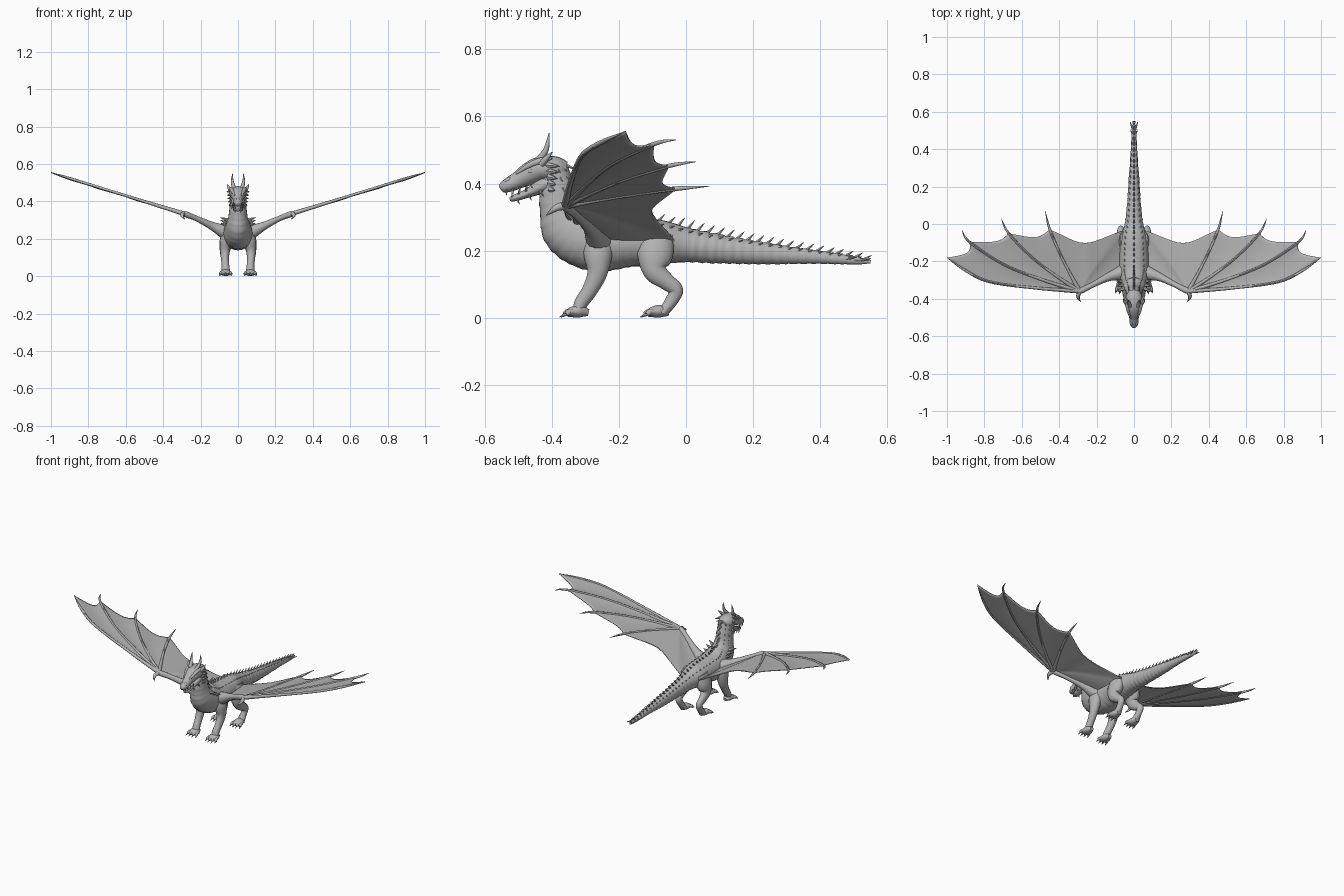
import bpy, bmesh, math
from mathutils import Vector

if "Cube" in bpy.data.objects:
    bpy.data.objects.remove(bpy.data.objects["Cube"], do_unlink=True)

GREY = 0.45
mat = bpy.data.materials.new("stone grey")
mat.use_nodes = True
mat.diffuse_color = (GREY, GREY, GREY, 1)
mat.node_tree.nodes["Principled BSDF"].inputs["Base Color"].default_value = (GREY, GREY, GREY, 1)


def sample(pts, steps):
    """Smooth spline through points of any dimension."""
    p = [pts[0]] + list(pts) + [pts[-1]]
    out = []
    for i in range(1, len(p) - 2):
        for k in range(steps):
            t = k / steps
            out.append([b + t / 2 * (c - a + t * (2*a - 5*b + 4*c - d + t * (3 * (b - c) + d - a)))
                        for a, b, c, d in zip(p[i-1], p[i], p[i+1], p[i+2])])
    return out + [list(pts[-1])]


def frames(secs):
    """Centre, side, up, tangent and radii for every section."""
    c = [Vector(s[:3]) for s in secs]
    whole = (c[-1] - c[0]).normalized()
    ref = Vector((1, 0, 0)) if abs(whole.x) < 0.7 else Vector((0, 1, 0))
    res = []
    for i, s in enumerate(secs):
        t = (c[min(i + 1, len(c) - 1)] - c[max(i - 1, 0)]).normalized()
        side = (ref - t * ref.dot(t)).normalized()
        res.append((c[i], side, side.cross(t), t, max(s[3], 0.0008), max(s[-1], 0.0008)))
    return res


def loft(bm, pts, n=12, steps=5, ridge=None):
    """Skin an elliptical tube along points (x, y, z, side radius[, up radius])."""
    rings = []
    for c, side, up, t, rs, ru in frames(sample(pts, steps)):
        ring = []
        for k in range(n):
            a = math.tau * k / n
            f = ridge(c, math.sin(a)) if ridge else 1
            ring.append(bm.verts.new(c + (side * math.cos(a) * rs + up * math.sin(a) * ru) * f))
        rings.append(ring)
    for r, q in zip(rings, rings[1:]):
        for k in range(n):
            bm.faces.new((r[k], r[(k + 1) % n], q[(k + 1) % n], q[k]))
    bm.faces.new(rings[0])
    bm.faces.new(rings[-1])


def spike(bm, base, tip, r, n=6):
    """Short pointed cone, slightly bulged."""
    b, t = Vector(base), Vector(tip)
    m = b.lerp(t, 0.5)
    loft(bm, [(*b, r), (*m, r * 0.6), (*t, 0.0008)], n, 2)


def finish(bm, name, mirror=False, thick=0):
    bmesh.ops.recalc_face_normals(bm, faces=bm.faces)
    me = bpy.data.meshes.new(name)
    bm.to_mesh(me)
    bm.free()
    me.materials.append(mat)
    ob = bpy.data.objects.new(name, me)
    bpy.context.collection.objects.link(ob)
    if thick:
        mod = ob.modifiers.new("thickness", 'SOLIDIFY')
        mod.thickness, mod.offset = thick, 0
    if mirror:
        ob.modifiers.new("mirror", 'MIRROR')
    bpy.ops.object.select_all(action='DESELECT')
    ob.select_set(True)
    bpy.context.view_layer.objects.active = ob
    bpy.ops.object.shade_smooth_by_angle(angle=math.radians(45))


def part(name, *tubes, mirror=False, n=14):
    bm = bmesh.new()
    for t in tubes:
        loft(bm, t, n)
    finish(bm, name, mirror)


# Neck, trunk and tail in one skin: y, z, half width, half depth
trunk = [(0, *s) for s in [
    (-.395, .44, .04, .045), (-.385, .39, .043, .052), (-.375, .325, .05, .062),
    (-.345, .265, .066, .085), (-.27, .225, .08, .086), (-.17, .225, .078, .074),
    (-.08, .225, .072, .067), (0, .217, .05, .052), (.1, .205, .038, .043),
    (.2, .195, .031, .035), (.3, .187, .024, .027), (.4, .18, .017, .019),
    (.5, .171, .011, .012), (.55, .167, .004, .005)]]


def scutes(c, s):
    saw = ((c.y - c.z) / 0.03) % 1
    strength = 0.1 if c.y > 0.01 else 0.035 * max(0, -s)
    return 1 + strength * (saw - 0.5)


bm = bmesh.new()
loft(bm, trunk, 28, 14, scutes)
finish(bm, "body_and_tail")

# Back spines and the small scale rows beside them
spines, rows = bmesh.new(), bmesh.new()
last = None
for c, side, up, t, rs, ru in frames(sample(trunk, 20)):
    if last is None or (c - last).length > 0.027:
        last = c
        size = 0.011 + 0.25 * ru * (1 if c.y < -.3 or c.y > -.05 else 0.4)
        spike(spines, c + up * ru * .92 - t * .006, c + up * (ru + size) + t * .013, 0.006)
        for a in (50, 22):
            a = math.radians(a)
            p = c + side * rs * math.cos(a) * .97 + up * ru * math.sin(a) * .97
            out = (side * math.cos(a) + up * math.sin(a)) * 0.007
            if a > 0.5 or c.y < -.36:
                spike(rows, p, p + out + t * .012, 0.005, 5)
finish(spines, "back_spines")
finish(rows, "side_scales", True)

# Tail tip fins
bm = bmesh.new()
spike(bm, (.003, .50, .172), (.022, .548, .174), .008)
spike(bm, (.003, .47, .174), (.02, .505, .18), .007)
finish(bm, "tail_fins", True)

# Head: skull, open jaw, brows and snout details
part("skull", [(0, -.355, .44, .025, .025), (0, -.385, .442, .043, .038), (0, -.43, .444, .046, .037),
               (0, -.465, .43, .037, .034), (0, -.5, .41, .026, .026), (0, -.53, .395, .023, .021),
               (0, -.547, .386, .015, .015), (0, -.552, .383, .006, .007)], n=20)
part("lower_jaw", [(0, -.395, .41, .036, .03), (0, -.43, .393, .036, .024), (0, -.47, .372, .026, .014),
                   (0, -.51, .357, .018, .010), (0, -.525, .354, .007, .006)], n=16)
part("brow", [(.018, -.505, .43, .004), (.03, -.465, .455, .009), (.036, -.43, .468, .01),
              (.04, -.40, .475, .003)], mirror=True)
part("eye", [(.026, -.475, .438, .002), (.032, -.463, .437, .008), (.036, -.45, .438, .002)], mirror=True)
part("nostril", [(.008, -.515, .415, .003), (.012, -.53, .411, .008), (.012, -.543, .4, .003)], mirror=True)
part("horns",
     [(.02, -.44, .468, .012), (.028, -.42, .494, .009), (.031, -.412, .52, .006), (.029, -.408, .55, .001)],
     [(.038, -.43, .458, .011), (.05, -.415, .476, .008), (.058, -.398, .494, .001)],
     mirror=True, n=8)

bm = bmesh.new()
for i in range(5):                                   # cheek frill
    z = .455 - i * .018
    spike(bm, (.036, -.415 + i * .003, z), (.062 - i * .003, -.375 - i * .004, z - .004), .011)
for i in range(3):                                   # chin barbs
    spike(bm, (.014 + i * .007, -.505 + i * .035, .356 + i * .012),
          (.016 + i * .009, -.495 + i * .035, .338 + i * .012), .005)
finish(bm, "face_spikes", True)

bm = bmesh.new()
for i in range(4):
    x, y = .014 + i * .004, -.535 + i * .02
    spike(bm, (x, y, .382 + i * .004), (x, y, .364 + i * .004), .004, 5)
    spike(bm, (x - .002, y + .018, .357 + i * .006), (x, y + .016, .374 + i * .006), .003, 5)
finish(bm, "teeth", True)

# Legs
part("front_leg", [(.05, -.26, .245, .03, .045), (.064, -.262, .19, .034, .044), (.07, -.264, .135, .026, .031),
                   (.069, -.285, .085, .021, .024), (.066, -.312, .045, .021, .021),
                   (.066, -.325, .014, .026, .014)], mirror=True)
part("hind_leg", [(.045, -.085, .25, .03, .05), (.06, -.092, .19, .036, .055), (.07, -.092, .14, .028, .037),
                  (.072, -.058, .108, .021, .026), (.07, -.03, .083, .018, .022),
                  (.067, -.045, .048, .018, .019), (.066, -.07, .015, .025, .015)], mirror=True)
for name, y in (("front_foot", -.325), ("hind_foot", -.085)):
    bm = bmesh.new()
    loft(bm, [(.066, y + .035, .015, .012, .01), (.066, y + .01, .02, .026, .019),
              (.066, y - .015, .017, .03, .016), (.066, y - .03, .012, .02, .01)], 14)
    for d in (-1, -.33, .33, 1):
        x, f = .066 + d * .02, y + abs(d) * .008
        loft(bm, [(x, f - .01, .018, .008), (x + d * .006, f - .03, .017, .009), (x + d * .01, f - .04, .01, .007)], 8)
        spike(bm, (x + d * .009, f - .035, .012), (x + d * .013, f - .055, .002), .006)
    finish(bm, name, True)


# Wings: flat lying plan points lifted onto a rising plane
def lift(x, y, dz=0):
    return Vector((x, y, .245 + .31 * x - .17 * max(0, .25 - x) + dz))


wrist = (.29, -.36)
fingers = [[wrist, (.53, -.342), (.77, -.31), (.9, -.25), (1, -.18)],
           [wrist, (.5, -.295), (.7, -.215), (.88, -.095)],
           [wrist, (.42, -.275), (.55, -.175), (.67, -.05)],
           [wrist, (.345, -.26), (.4, -.15), (.45, -.03)],
           [wrist, (.22, -.25), (.14, -.14), (.06, -.035)],
           [wrist, (.22, -.325), (.13, -.28), (.04, -.26)]]
scallop = [.05, .04, .04, .07, 0]


def along(path, s):
    """Point at fraction s of a plan path."""
    pts = sample(path, 12)
    f = s * (len(pts) - 1)
    i = min(int(f), len(pts) - 2)
    return Vector(pts[i]).lerp(Vector(pts[i + 1]), f - i)


bm = bmesh.new()
NS, NT = 16, 10
for a, b, push in zip(fingers, fingers[1:], scallop):
    grid = []
    for i in range(NS + 1):
        s = i / NS
        pa, pb, row = along(a, s), along(b, s), []
        for j in range(NT + 1):
            bow = math.sin(math.pi * j / NT)
            p = pa.lerp(pb, j / NT)
            p += (Vector(wrist) - p).normalized() * push * bow * s ** 3
            row.append(bm.verts.new(lift(p.x, p.y, -.008 * bow * s)))
        grid.append(row)
    for r, q in zip(grid, grid[1:]):
        for j in range(NT):
            bm.faces.new((r[j], r[j + 1], q[j + 1], q[j]))
bmesh.ops.remove_doubles(bm, verts=bm.verts, dist=.0002)
finish(bm, "wing_membrane", True, .005)

# Finger bones run on past the membrane as claws
bm = bmesh.new()
claws = [None, (.92, -.03), (.71, .03), (.475, .07)]
for path, claw in zip(fingers, claws):
    plan = path + ([claw] if claw else [])
    radii = [.012, .008, .007, .007, .001]
    loft(bm, [(*lift(*p), r) for p, r in zip(plan, radii)], 8, 8)
finish(bm, "wing_fingers", True)

part("wing_arm", [(*lift(x, y), r, r) for x, y, r in
                  [(.03, -.245, .045), (.08, -.265, .036), (.14, -.285, .022), (.22, -.325, .015),
                   (.28, -.355, .016), (.305, -.36, .008)]], mirror=True)
part("wing_thumb", [(.285, -.35, .335, .013), (.298, -.38, .33, .011), (.296, -.4, .318, .007),
                    (.283, -.416, .305, .001)], mirror=True, n=8)

# Shoulder spikes
bm = bmesh.new()
for i in range(3):
    spike(bm, (.055, -.345 + i * .02, .3 - i * .015), (.095, -.362 + i * .028, .315 - i * .015), .012)
finish(bm, "shoulder_spikes", True)
